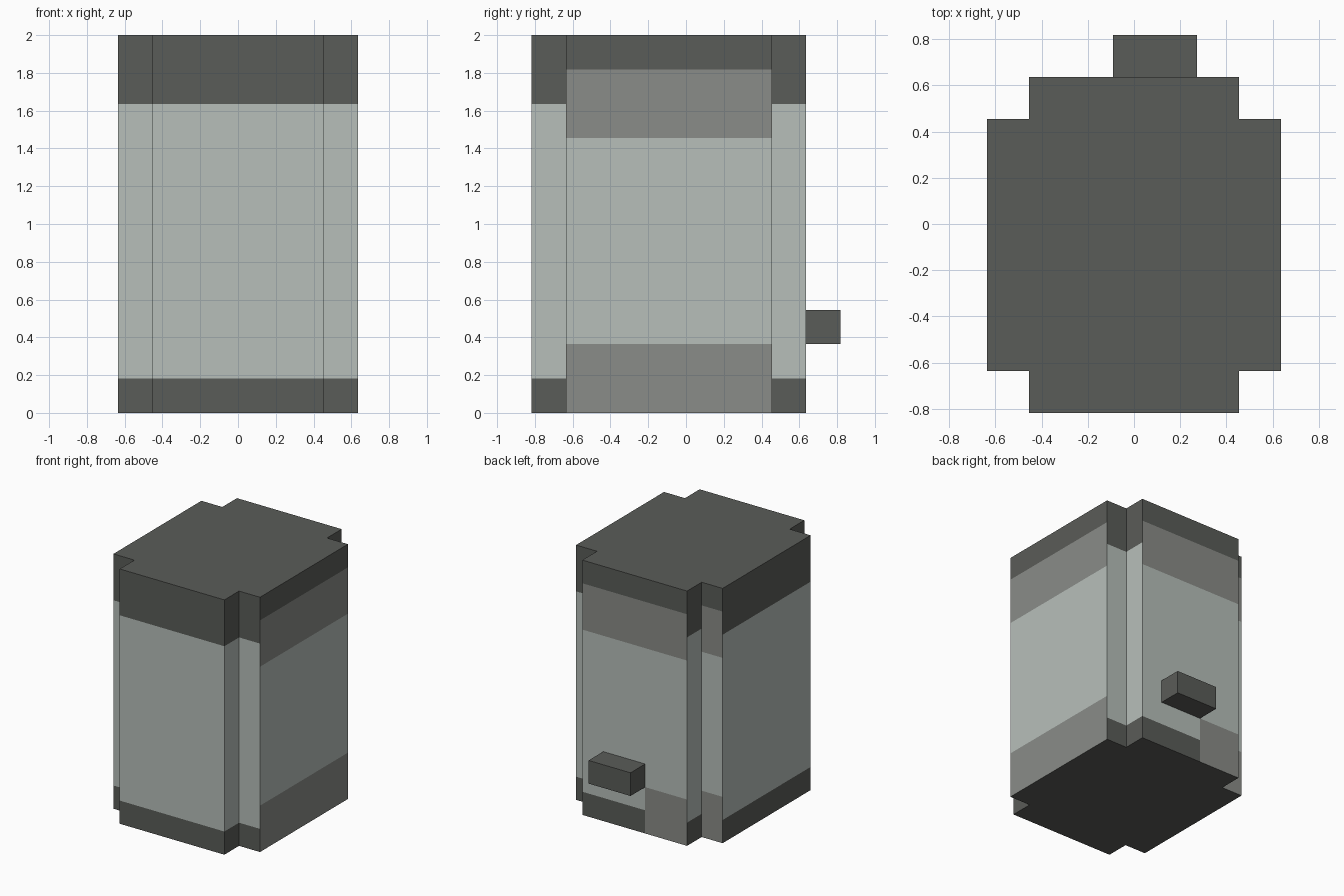
import bpy, bmesh, math

if "Cube" in bpy.data.objects:
    bpy.data.objects.remove(bpy.data.objects["Cube"])

U = 2 / 11  # one grid block; the model is 11 blocks tall


def material(name, rgb):
    m = bpy.data.materials.new(name)
    m.diffuse_color = (*rgb, 1)
    m.use_nodes = True
    m.node_tree.nodes["Principled BSDF"].inputs["Base Color"].default_value = m.diffuse_color
    return m


dark = material("dark_grey", (0.102, 0.107, 0.098))
light = material("pale_grey_green", (0.474, 0.521, 0.491))
mid = material("mid_grey", (0.254, 0.262, 0.246))
DARK, LIGHT, MID = range(3)


def add_object(name, bm, mats):
    mesh = bpy.data.meshes.new(name)
    bm.to_mesh(mesh)
    bm.free()
    for m in mats:
        mesh.materials.append(m)
    obj = bpy.data.objects.new(name, mesh)
    bpy.context.collection.objects.link(obj)
    return obj


def body_colour(face):
    c, n = face.calc_center_median() / U, face.normal
    if abs(n.z) > 0.5:
        return DARK
    # faces with the wide grey bands: right side, back and back-left corner
    right = n.x > 0.5 and c.x > 3
    back = n.y > 0.5 and c.x < 2.5
    if right or back:
        if c.z > 10:
            return DARK
        if c.z > 8:
            return MID
        if c.z < 2 and (right or c.x < -0.5):
            return MID
    elif c.z > 9:
        return DARK
    return DARK if c.z < 1 else LIGHT


# Body: notched-corner outline extruded upward, cut along the colour borders
half = [(2.5, -4.5), (2.5, -3.5), (3.5, -3.5), (3.5, 2.5), (2.5, 2.5), (2.5, 3.5)]
outline = half + [(-x, y) for x, y in reversed(half)]
bm = bmesh.new()
base = bm.faces.new([bm.verts.new((x * U, y * U, 0)) for x, y in outline])
top = bmesh.ops.extrude_face_region(bm, geom=[base], use_keep_orig=True)["geom"]
bmesh.ops.translate(bm, vec=(0, 0, 2),
                    verts=[g for g in top if isinstance(g, bmesh.types.BMVert)])
cuts = [((0, 0, z * U), (0, 0, 1)) for z in (1, 2, 8, 9, 10)]
cuts.append(((-0.5 * U, 0, 0), (1, 0, 0)))
for co, no in cuts:
    bmesh.ops.bisect_plane(bm, geom=bm.verts[:] + bm.edges[:] + bm.faces[:],
                           plane_co=co, plane_no=no)
bmesh.ops.recalc_face_normals(bm, faces=bm.faces[:])
bm.normal_update()
for f in bm.faces:
    f.material_index = body_colour(f)
# Merge flat neighbours of the same colour
bmesh.ops.dissolve_limit(bm, angle_limit=math.radians(1), verts=bm.verts[:],
                         edges=bm.edges[:], delimit={'MATERIAL'})
add_object("body", bm, [dark, light, mid])

# Small block sticking out of the back
bm = bmesh.new()
bmesh.ops.create_cube(bm, size=U)
bmesh.ops.scale(bm, vec=(2, 1, 1), verts=bm.verts[:])
bmesh.ops.translate(bm, vec=(0.5 * U, 4 * U, 2.5 * U), verts=bm.verts[:])
add_object("back_knob", bm, [dark])
